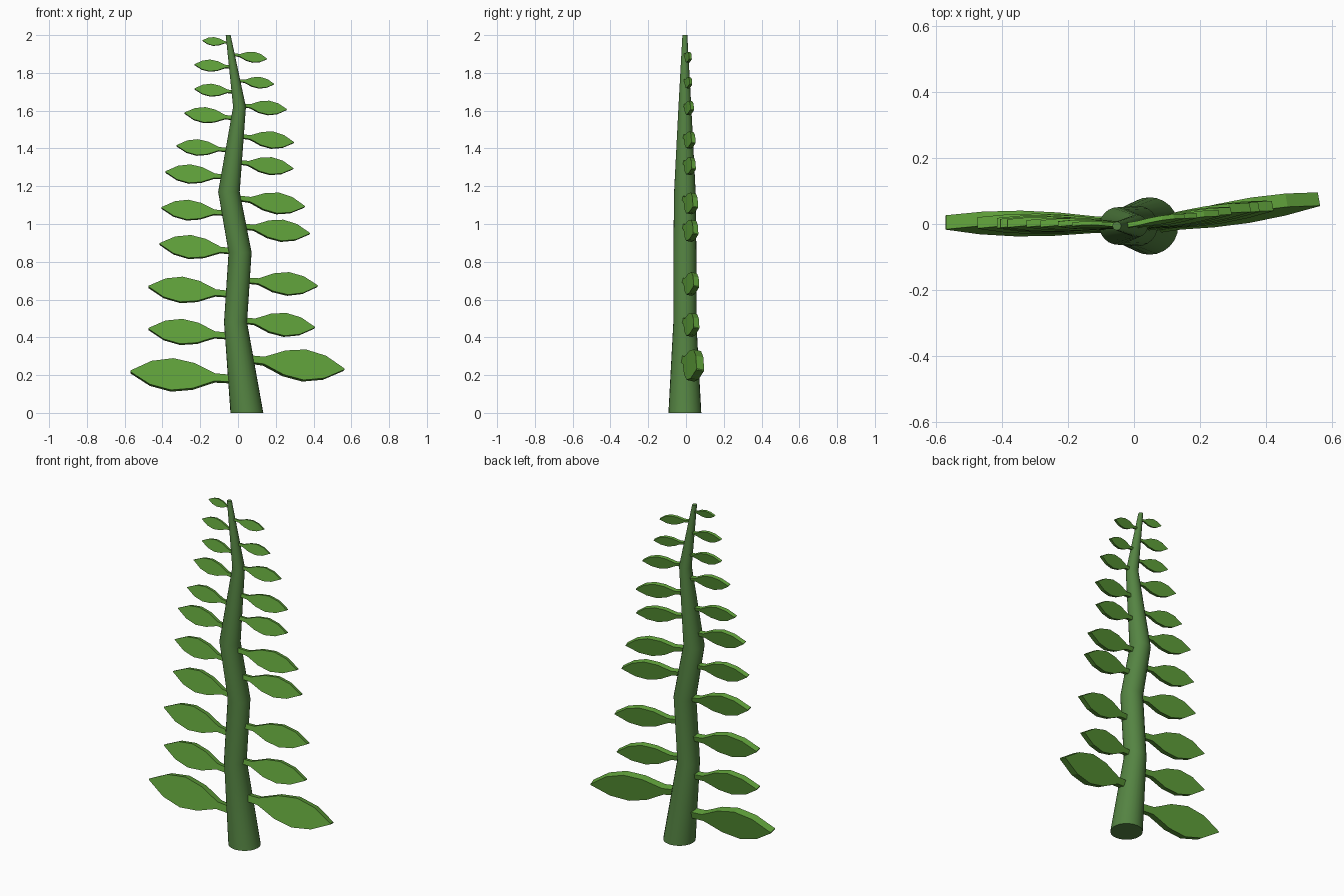
import bpy, bmesh, math
from mathutils import Vector

if "Cube" in bpy.data.objects:
    bpy.data.objects.remove(bpy.data.objects["Cube"])


def material(name, rgb):
    m = bpy.data.materials.new(name)
    m.diffuse_color = (*rgb, 1)
    m.use_nodes = True
    m.node_tree.nodes["Principled BSDF"].inputs["Base Color"].default_value = m.diffuse_color
    return m


STEM = material("stem green", (0.09, 0.23, 0.055))
LEAF = material("leaf green", (0.115, 0.352, 0.042))


def finish(bm, name, mat):
    bmesh.ops.recalc_face_normals(bm, faces=bm.faces)
    me = bpy.data.meshes.new(name)
    bm.to_mesh(me)
    bm.free()
    me.materials.append(mat)
    ob = bpy.data.objects.new(name, me)
    bpy.context.collection.objects.link(ob)
    return ob


# Stem: tapered, zigzagging tube through rings of (x, z, radius)
rings = [(0.047, 0, 0.087), (-0.013, 0.48, 0.061), (0.011, 0.85, 0.061),
         (-0.048, 1.17, 0.057), (0.008, 1.62, 0.034), (-0.052, 2.0, 0.013)]
SIDES = 24
bm = bmesh.new()
loops = []
for x, z, r in rings:
    loops.append([bm.verts.new((x + r * math.cos(a), -0.006 + r * math.sin(a), z))
                  for a in (2 * math.pi * i / SIDES for i in range(SIDES))])
for lo, hi in zip(loops, loops[1:]):
    for i in range(SIDES):
        j = (i + 1) % SIDES
        bm.faces.new((lo[i], lo[j], hi[j], hi[i]))
bm.faces.new(loops[0])
bm.faces.new(loops[-1])
stem = finish(bm, "stem", STEM)
bpy.context.view_layer.objects.active = stem
stem.select_set(True)
bpy.ops.object.shade_smooth_by_angle(angle=math.radians(30))

# Leaf outline: (fraction of length, half width as fraction of length)
PROFILE = [(-0.06, 0.036), (0.13, 0.04), (0.24, 0.085), (0.35, 0.132),
           (0.57, 0.167), (0.79, 0.123), (1.0, 0.006)]
TILT = math.radians(12)


def leaf(name, bx, bz, tx, tz, yaw):
    """Thick leaf plate from base to tip, its face leaning back slightly."""
    base = Vector((bx, -0.003, bz))
    axis = Vector((tx - bx, abs(tx - bx) * yaw, tz - bz))
    length = axis.length
    d = axis.normalized()
    up = Vector((0, math.sin(TILT), math.cos(TILT)))
    up = (up - d * up.dot(d)).normalized()
    normal = d.cross(up).normalized() * (0.042 * length / 0.5) / 2
    outline = [base + (d * t + up * w) * length for t, w in PROFILE]
    outline += [base + (d * t - up * w) * length for t, w in reversed(PROFILE)]
    bm = bmesh.new()
    front = [bm.verts.new(p + normal) for p in outline]
    back = [bm.verts.new(p - normal) for p in outline]
    bm.faces.new(front)
    bm.faces.new(back[::-1])
    n = len(outline)
    for i in range(n):
        j = (i + 1) % n
        bm.faces.new((front[i], back[i], back[j], front[j]))
    finish(bm, name, LEAF)


# Leaves up each side: (base x, base z, tip x, tip z)
left = [(-0.055, 0.18, -0.57, 0.217), (-0.07, 0.408, -0.474, 0.444),
        (-0.066, 0.63, -0.474, 0.667), (-0.045, 0.857, -0.415, 0.894),
        (-0.085, 1.058, -0.405, 1.085), (-0.085, 1.25, -0.384, 1.275),
        (-0.07, 1.393, -0.325, 1.414), (-0.035, 1.562, -0.283, 1.587),
        (-0.03, 1.7, -0.23, 1.715), (-0.042, 1.832, -0.23, 1.843),
        (-0.053, 1.96, -0.188, 1.971)]
right = [(0.072, 0.281, 0.56, 0.228), (0.04, 0.487, 0.405, 0.45),
         (0.06, 0.699, 0.42, 0.67), (0.04, 0.985, 0.378, 0.948),
         (0.022, 1.133, 0.352, 1.09), (0.018, 1.325, 0.291, 1.292),
         (0.03, 1.462, 0.294, 1.43), (0.034, 1.626, 0.257, 1.605),
         (0.012, 1.758, 0.19, 1.74), (-0.013, 1.895, 0.153, 1.873)]
for i, p in enumerate(left):
    leaf(f"left_leaf_{i + 1}", *p, 0.015)
for i, p in enumerate(right):
    leaf(f"right_leaf_{i + 1}", *p, 0.16)
